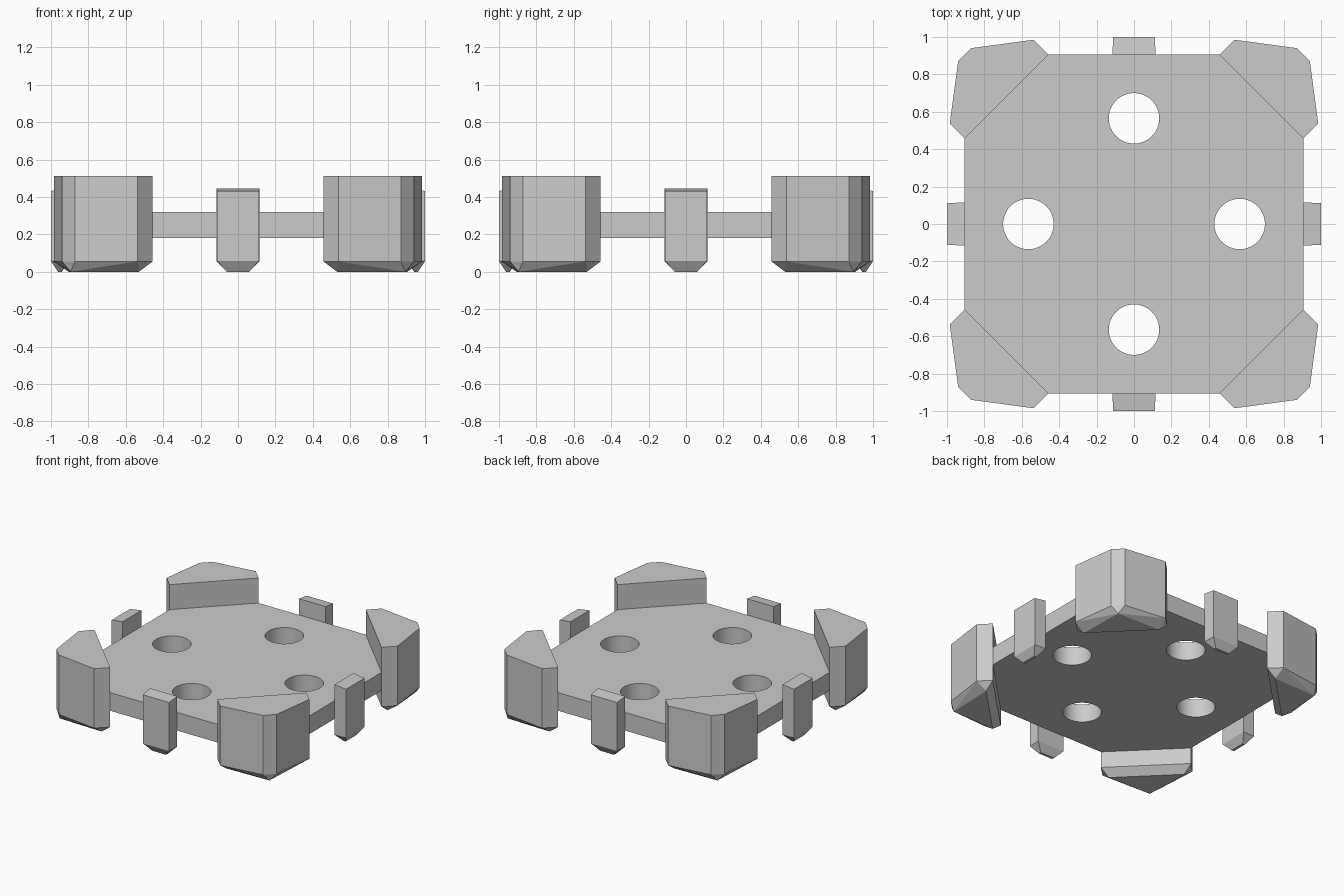
import bpy
import bmesh
from math import cos, sin, pi
from mathutils import Matrix

if "Cube" in bpy.data.objects:
    bpy.data.objects.remove(bpy.data.objects["Cube"])


def hull_object(name, points, angle):
    """Convex solid from a few points, turned about the z axis."""
    bm = bmesh.new()
    verts = [bm.verts.new(p) for p in points]
    bmesh.ops.convex_hull(bm, input=verts)
    bmesh.ops.dissolve_limit(bm, angle_limit=0.02, verts=bm.verts[:], edges=bm.edges[:])
    bmesh.ops.recalc_face_normals(bm, faces=bm.faces[:])
    bmesh.ops.rotate(bm, verts=bm.verts[:], matrix=Matrix.Rotation(angle, 3, 'Z'))
    mesh = bpy.data.meshes.new(name)
    bm.to_mesh(mesh)
    bm.free()
    obj = bpy.data.objects.new(name, mesh)
    bpy.context.collection.objects.link(obj)
    return obj


def add_loop(curve, pts):
    s = curve.splines.new('POLY')
    s.points.add(len(pts) - 1)
    for p, (x, y) in zip(s.points, pts):
        p.co = (x, y, 0, 1)
    s.use_cyclic_u = True


# Base plate: clipped square profile with four round holes, extruded
A, B = 0.905, 0.457
HOLE_SIDES = 48
curve = bpy.data.curves.new("base_plate", 'CURVE')
curve.dimensions = '2D'
curve.fill_mode = 'BOTH'
curve.extrude = 0.07
add_loop(curve, [(B, -A), (A, -B), (A, B), (B, A), (-B, A), (-A, B), (-A, -B), (-B, -A)])
for i in range(4):
    cx, cy = 0.565 * cos(i * pi / 2), 0.565 * sin(i * pi / 2)
    add_loop(curve, [(cx + 0.135 * cos(2 * pi * k / HOLE_SIDES),
                      cy + 0.135 * sin(2 * pi * k / HOLE_SIDES)) for k in range(HOLE_SIDES)])
plate = bpy.data.objects.new("base_plate", curve)
plate.location.z = 0.25
bpy.context.collection.objects.link(plate)
bpy.context.view_layer.objects.active = plate
plate.select_set(True)
bpy.ops.object.convert(target='MESH')
bpy.ops.object.shade_smooth_by_angle(angle=0.5)

# Corner block: hexagonal prism whose chamfered underside narrows to a triangle
half = [(0.457, 0.905), (0.538, 0.985), (0.872, 0.94)]
outline = half + [(y, x) for x, y in half]
foot = [(0.53, 0.905), (0.905, 0.53), (0.895, 0.895)]
block = ([(x, y, z) for z in (0.055, 0.513) for x, y in outline]
         + [(x, y, 0) for x, y in foot])

# Side tab: thin upright with sloped top and chamfered underside
tab = []
for s in (-1, 1):
    for y, w, top in ((0.905, 0.115, 0.445), (1.0, 0.112, 0.432)):
        tab += [(s * w, y, 0.057), (s * w, y, top)]
    tab += [(s * 0.06, 0.942, 0), (s * 0.06, 0.962, 0)]

for i in range(4):
    hull_object(f"corner_block_{i + 1}", block, i * pi / 2)
    hull_object(f"side_tab_{i + 1}", tab, i * pi / 2)
